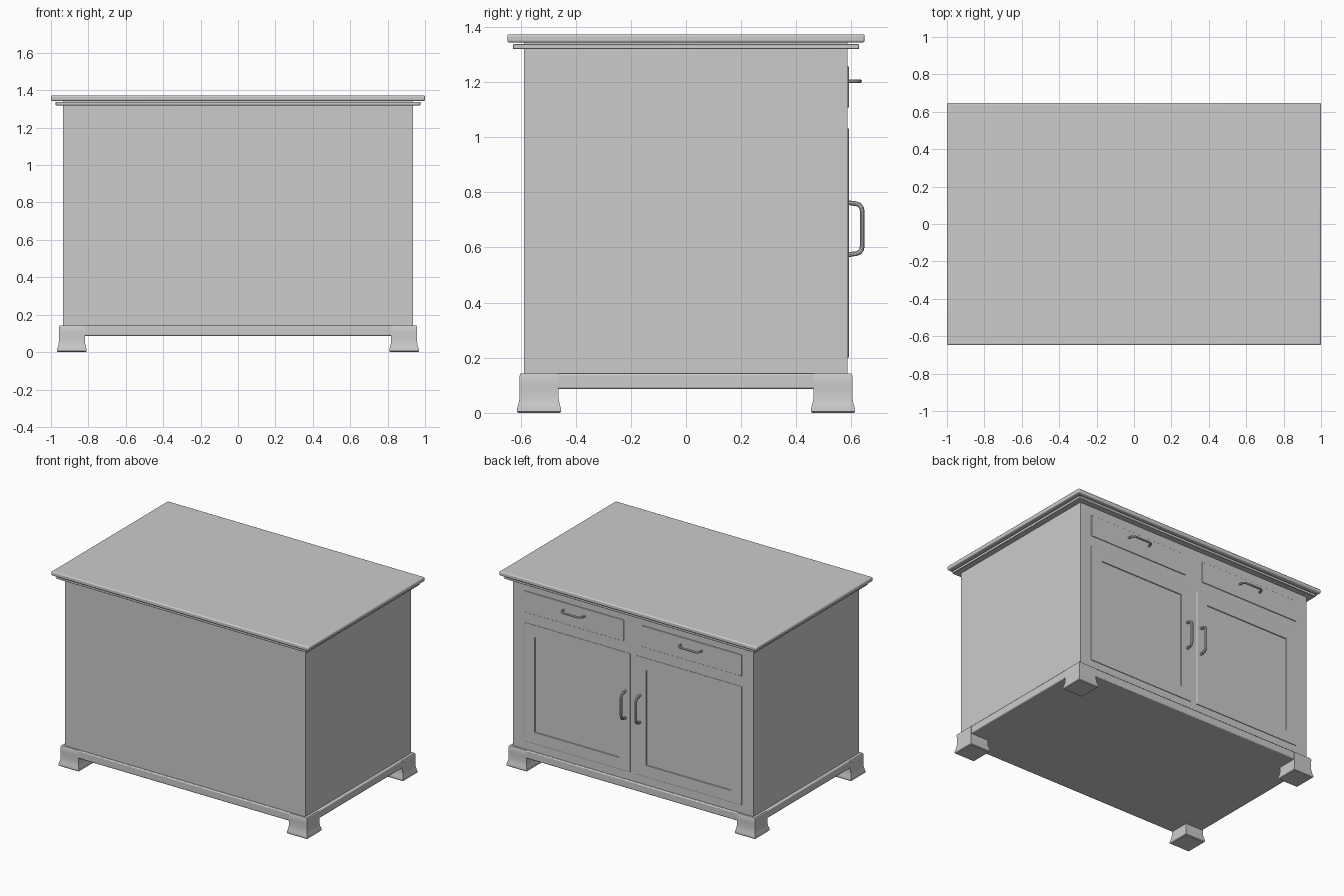
import bpy, bmesh
from mathutils import Vector

if "Cube" in bpy.data.objects:
    bpy.data.objects.remove(bpy.data.objects["Cube"])


def finish(name, bm, bevel=0, segments=2):
    bmesh.ops.recalc_face_normals(bm, faces=bm.faces)
    mesh = bpy.data.meshes.new(name)
    bm.to_mesh(mesh)
    bm.free()
    ob = bpy.data.objects.new(name, mesh)
    bpy.context.collection.objects.link(ob)
    if bevel:
        mod = ob.modifiers.new("Bevel", 'BEVEL')
        mod.width, mod.segments = bevel, segments
    bpy.ops.object.select_all(action='DESELECT')
    ob.select_set(True)
    bpy.context.view_layer.objects.active = ob
    bpy.ops.object.shade_smooth_by_angle()
    return ob


def box(name, x, y, z, bevel=0, segments=2):
    """Box from (min, max) ranges."""
    bm = bmesh.new()
    bmesh.ops.create_cube(bm, size=1)
    for v in bm.verts:
        v.co = Vector([(r[0] + r[1]) / 2 + c * (r[1] - r[0]) for r, c in zip((x, y, z), v.co)])
    return finish(name, bm, bevel, segments)


def loft(name, rings):
    """Skin a stack of equal-length point rings and cap both ends."""
    bm = bmesh.new()
    loops = [[bm.verts.new(p) for p in ring] for ring in rings]
    n = len(loops[0])
    for a, b in zip(loops, loops[1:]):
        for i in range(n):
            j = (i + 1) % n
            bm.faces.new((a[i], a[j], b[j], b[i]))
    bm.faces.new(loops[0])
    bm.faces.new(loops[-1])
    return finish(name, bm)


def handle(name, place, length, depth, radius, corner):
    """Bow handle: place(along, out) maps the flat path into space."""
    h = length / 2
    d, c = depth, corner
    path = [(-h, 0), (-h + 0.15 * c, d - 1.3 * c)]
    path += [(-h + 0.15 * c, d - c), (-h + 0.4 * c, d - 0.4 * c), (-h + 0.85 * c, d - 0.08 * c), (-h + 1.3 * c, d)]
    path += [(-a, o) for a, o in reversed(path)]
    curve = bpy.data.curves.new(name, 'CURVE')
    curve.dimensions = '3D'
    curve.bevel_depth, curve.bevel_resolution = radius, 3
    curve.use_fill_caps = True
    sp = curve.splines.new('POLY')
    sp.points.add(len(path) - 1)
    for p, q in zip(sp.points, path):
        p.co = (*place(*q), 1)
    ob = bpy.data.objects.new(name, curve)
    bpy.context.collection.objects.link(ob)
    bpy.ops.object.select_all(action='DESELECT')
    ob.select_set(True)
    bpy.context.view_layer.objects.active = ob
    bpy.ops.object.convert(target='MESH')
    bpy.ops.object.shade_smooth_by_angle()


def rect(x, z, y, inset=0):
    x0, x1, z0, z1 = x[0] + inset, x[1] - inset, z[0] + inset, z[1] - inset
    return [(x0, y, z0), (x1, y, z0), (x1, y, z1), (x0, y, z1)]


BACK = 0.586  # plane carrying the doors and drawers

# Carcass, plinth and top
box("cabinet_body", (-0.935, 0.935), (-0.588, BACK), (0.12, 1.345))
box("plinth", (-0.955, 0.955), (-0.603, 0.601), (0.087, 0.142), 0.006)
box("top_moulding", (-0.975, 0.975), (-0.627, 0.627), (1.319, 1.338), 0.002, 1)
box("countertop", (-1, 1), (-0.648, 0.648), (1.343, 1.373), 0.008, 3)

# Flared feet: (height, half width) sections
FOOT = [(0, 0.074), (0.005, 0.079), (0.014, 0.079), (0.028, 0.075),
        (0.045, 0.071), (0.065, 0.069), (0.1, 0.069), (0.134, 0.07), (0.142, 0.066)]
for sx, side in ((-1, "left"), (1, "right")):
    for sy, end in ((-1, "front"), (1, "back")):
        cx, cy = sx * 0.888, sy * 0.533
        loft(f"{end}_{side}_foot",
             [[(cx + a * w, cy + b * (w + 0.001), z) for a, b in ((-1, -1), (1, -1), (1, 1), (-1, 1))]
              for z, w in FOOT])

# Doors, drawers and their handles, mirrored about the middle
for s, side in ((-1, "left"), (1, "right")):
    dx = sorted((s * 0.023, s * 0.845))
    dz = (0.2, 1.032)
    # Door: proud frame stepping down to a sunken panel
    loft(f"{side}_door", [rect(dx, dz, BACK - 0.004), rect(dx, dz, BACK + 0.004),
                          rect(dx, dz, BACK + 0.006, 0.003), rect(dx, dz, BACK + 0.006, 0.082),
                          rect(dx, dz, BACK + 0.001, 0.084)])
    wx = sorted((s * 0.07, s * 0.845))
    box(f"{side}_drawer_front", wx, (BACK - 0.01, BACK + 0.005), (1.107, 1.256), 0.002)
    handle(f"{side}_door_handle", lambda a, o: (s * 0.057, BACK + o, 0.668 + a),
           0.19, 0.053, 0.009, 0.024)
    handle(f"{side}_drawer_handle", lambda a, o: (s * 0.457 + a, BACK + o, 1.203),
           0.165, 0.045, 0.007, 0.02)
